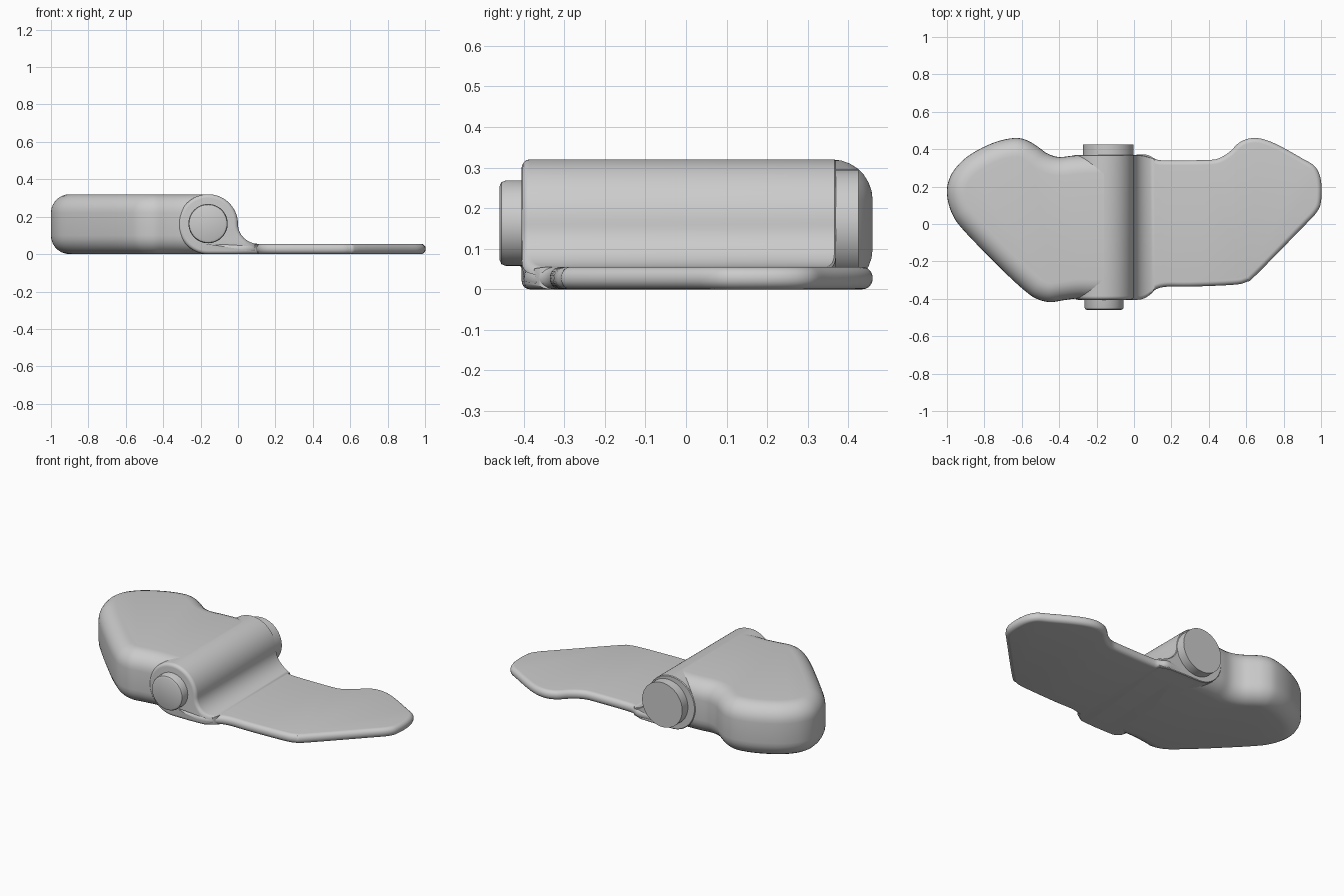
import bpy, bmesh, math
from mathutils import Vector

if "Cube" in bpy.data.objects:
    bpy.data.objects.remove(bpy.data.objects["Cube"])


def loft(name, rings):
    """Skin closed rings of equal length and cap both ends."""
    bm = bmesh.new()
    loops = [[bm.verts.new(p) for p in ring] for ring in rings]
    n = len(loops[0])
    for a, b in zip(loops, loops[1:]):
        for i in range(n):
            j = (i + 1) % n
            bm.faces.new((a[i], a[j], b[j], b[i]))
    bm.faces.new(loops[0][::-1])
    bm.faces.new(loops[-1])
    bmesh.ops.recalc_face_normals(bm, faces=bm.faces)
    me = bpy.data.meshes.new(name)
    bm.to_mesh(me)
    bm.free()
    ob = bpy.data.objects.new(name, me)
    bpy.context.collection.objects.link(ob)
    return ob


def smooth_line(points, steps=4):
    """Catmull-Rom curve through the given points."""
    p = [Vector(q) for q in points]
    p = [2 * p[0] - p[1]] + p + [2 * p[-1] - p[-2]]
    out = []
    for a, b, c, d in zip(p, p[1:], p[2:], p[3:]):
        for k in range(steps):
            t = k / steps
            out.append(0.5 * (2 * b + (c - a) * t + (2 * a - 5 * b + 4 * c - d) * t * t
                              + (3 * b - a - 3 * c + d) * t ** 3))
    return out + [p[-2]]


def inset(line, dist, closed=False):
    """Move a counter-clockwise outline inward."""
    n, out = len(line), []
    for i, p in enumerate(line):
        a = line[i - 1] if closed or i > 0 else p
        b = line[(i + 1) % n] if closed or i < n - 1 else p
        t = (b - a).normalized()
        out.append(p - Vector((t.y, -t.x)) * dist)
    return out


def rounded_plate(name, outline, height, radius, steps=7):
    """Extrude an outline upward with rounded top and bottom edges."""
    line = smooth_line(outline)
    arc = [math.pi / 2 * k / steps for k in range(steps + 1)]
    prof = [(radius * (1 - math.sin(a)), radius * (1 - math.cos(a))) for a in arc]
    prof += [(d, height - z) for d, z in reversed(prof)]
    loft(name, [[(p.x, p.y, z) for p in inset(line, d)] for d, z in prof])


# Thick left body
rounded_plate("thick_body", [
    (-.16, .37), (-.25, .37), (-.33, .365), (-.40, .358), (-.46, .375), (-.51, .41),
    (-.57, .447), (-.64, .46), (-.75, .435), (-.87, .375), (-.945, .31), (-.988, .24),
    (-1, .16), (-.975, .06), (-.91, -.035), (-.70, -.25), (-.58, -.36), (-.52, -.40),
    (-.45, -.418), (-.38, -.408), (-.30, -.398), (-.23, -.398), (-.16, -.398)], .32, .1)

# Thin right leaf
rounded_plate("thin_leaf", [
    (-.16, -.4), (-.05, -.4), (.03, -.398), (.08, -.38), (.12, -.348), (.18, -.335),
    (.30, -.335), (.53, -.325), (.60, -.31), (.65, -.275), (.90, -.02), (.975, .06),
    (1, .12), (1, .23), (.97, .305), (.90, .35), (.75, .432), (.65, .46), (.57, .44),
    (.51, .385), (.45, .35), (.38, .342), (.16, .34), (.11, .35), (.07, .37),
    (0, .37), (-.16, .37)], .055, .026)

# Hinge knuckle with the fillet that runs down to the leaf
profile = [Vector((-.16 + .16 * math.cos(a), .16 + .16 * math.sin(a)))
           for a in [math.radians(270) * k / 54 for k in range(55)]]
profile += [Vector((-.05, 0)), Vector((.05, 0)), Vector((.11, 0))]
profile += [Vector((.11 - .11 * math.sin(a), .16 - .105 * math.cos(a)))
            for a in [math.pi / 2 * k / 14 for k in range(14)]]


def flare(x):
    t = max(0, min(1, (x - .02) / .09))
    return .05 * t * t


def knuckle_ring(dist, y):
    sign = 1 if y < 0 else -1
    return [(p.x, y + sign * flare(p.x) * (1 if y < 0 else .5), p.y)
            for p in inset(profile, dist, True)]


front = [(.02 * (1 - math.sin(a)), -.385 - .02 * math.cos(a))
         for a in [math.pi / 2 * k / 5 for k in range(6)]]
loft("hinge_knuckle", [knuckle_ring(d, y) for d, y in front + [(0, .366), (.004, .37)]])


# Pin ends
def pin(name, x, z, rings, n=64):
    loft(name, [[(x + r * math.cos(math.tau * k / n), y, z + r * math.sin(math.tau * k / n))
                 for k in range(n)] for r, y in rings])


pin("pin_front", -.16, .163, [(.105, -.3), (.105, -.445), (.101, -.455), (.09, -.46)])
pin("pin_back", -.137, .16, [(.135, .3), (.135, .425)])

bpy.ops.object.select_all(action='SELECT')
bpy.context.view_layer.objects.active = bpy.data.objects["thick_body"]
bpy.ops.object.shade_smooth_by_angle(angle=math.radians(35))
